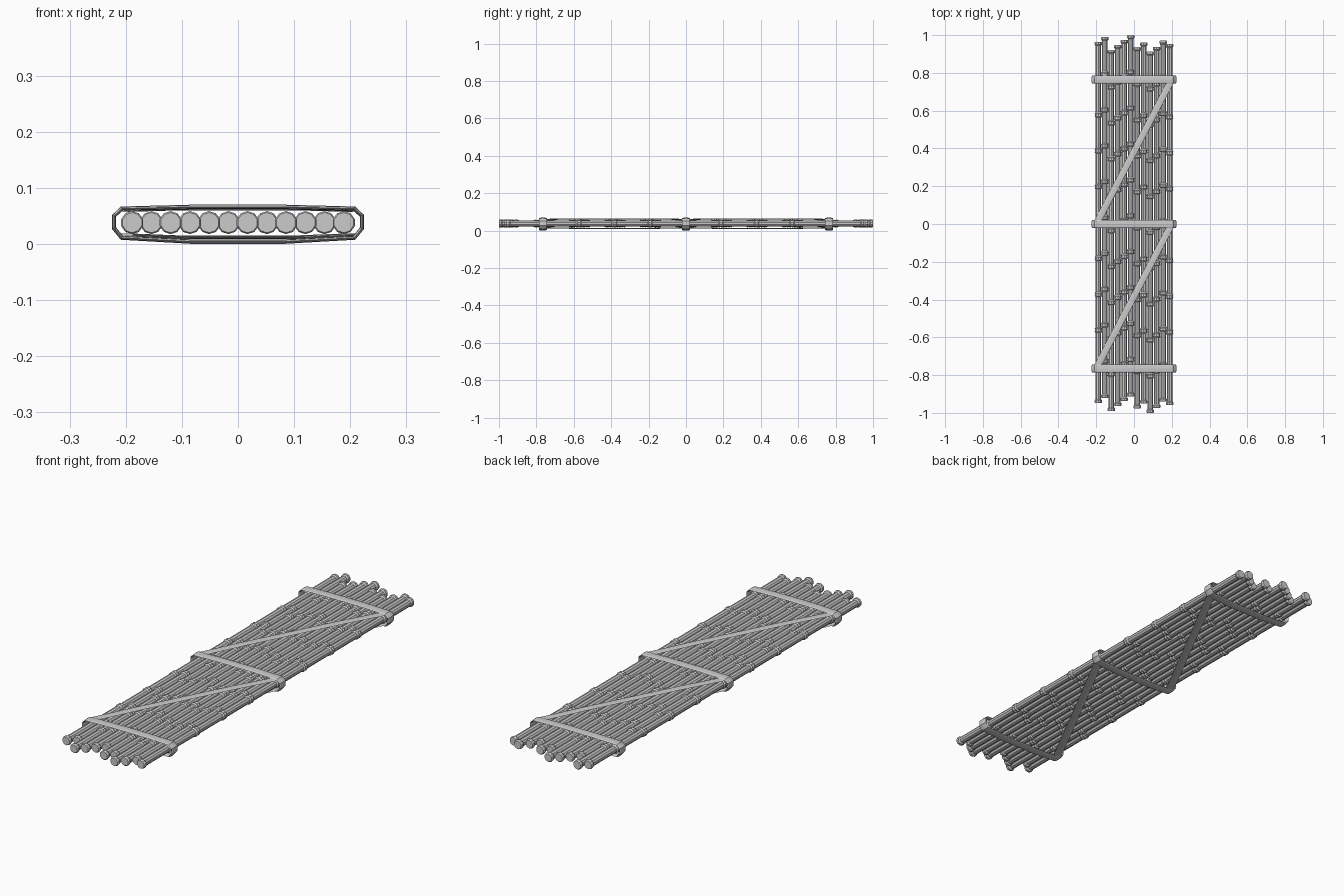
import bpy, math
from mathutils import Vector

if "Cube" in bpy.data.objects:
    bpy.data.objects.remove(bpy.data.objects["Cube"])

ZC = 0.038       # height of the pole axes
SIDES = 10


def make(name, verts, faces):
    me = bpy.data.meshes.new(name)
    me.from_pydata(verts, [], faces)
    me.update()
    ob = bpy.data.objects.new(name, me)
    bpy.context.collection.objects.link(ob)
    return ob


def skin(name, rings, closed=False):
    """Join equal rings of points with quads; cap the ends when open."""
    n, m = len(rings[0]), len(rings)
    verts = [p for r in rings for p in r]
    faces = []
    for i in range(m if closed else m - 1):
        a, b = i * n, (i + 1) % m * n
        for j in range(n):
            k = (j + 1) % n
            faces.append((a + j, b + j, b + k, a + k))
    if not closed:
        faces += [tuple(range(n)), tuple(range((m - 1) * n, m * n))[::-1]]
    ob = make(name, verts, faces)
    return ob


def pole(name, x, y_mid):
    """Bamboo cane: ten segments with a raised collar at every node."""
    prof = []
    for k in range(-5, 6):
        y = y_mid + 0.19 * k
        node = [(-0.014, 0.0160), (-0.008, 0.0205), (0.0, 0.0185), (0.008, 0.0205), (0.014, 0.0160)]
        if k == -5:
            node = [(-0.006, 0.0180), (-0.002, 0.0205)] + node[3:]
        if k == 5:
            node = node[:2] + [(0.002, 0.0205), (0.006, 0.0180)]
        prof += [(y + d, r) for d, r in node]
    rings = []
    for y, r in prof:
        rings.append([(x + r * math.cos(2 * math.pi * (j + 0.5) / SIDES), y,
                       ZC + r * math.sin(2 * math.pi * (j + 0.5) / SIDES)) for j in range(SIDES)])
    return skin(name, rings)


def strap(name, path, across, half_w, half_t, closed=False):
    """Flattened rope swept along a path; across is its width direction."""
    section = [(-1, 0), (-0.7, 0.7), (0, 1), (0.7, 0.7), (1, 0), (0.7, -0.7), (0, -1), (-0.7, -0.7)]
    pts, m = [Vector(p) for p in path], len(path)
    across = Vector(across).normalized()
    rings = []
    for i, p in enumerate(pts):
        a = pts[(i - 1) % m] if closed or i else p
        b = pts[(i + 1) % m] if closed or i < m - 1 else p
        tangent = (p - a).normalized() + (b - p).normalized()
        normal = tangent.cross(across).normalized()
        rings.append([p + across * (u * half_w) + normal * (v * half_t) for u, v in section])
    return skin(name, rings, closed)


# Row of staggered bamboo poles
shifts = [0.008, 0.035, -0.035, -0.008, 0.019, 0.044, -0.020, 0.005, -0.044, -0.018, 0.015, -0.003]
for i, s in enumerate(shifts):
    pole(f"bamboo_pole_{i + 1}", (i - 5.5) * 0.0343, s)

# Bands wrapped round the poles
half = [(0.08, 0.004), (0.207, 0.011), (0.221, 0.028), (0.221, 0.050), (0.207, 0.063), (0.08, 0.066)]
loop = half + [(-x, z) for x, z in reversed(half)]
for label, y in (("front", -0.765), ("middle", 0.0), ("back", 0.765)):
    strap(f"{label}_band", [(x, y, z) for x, z in loop], (0, 1, 0), 0.022, 0.004, True)

# Diagonal lashings above and below
for label, y0 in (("front", -0.765), ("back", 0.0)):
    for side, z_end, z_mid in (("top", 0.060, 0.063), ("bottom", 0.016, 0.012)):
        path = [(-0.2 + 0.4 * t, y0 + 0.765 * t, z_end + (z_mid - z_end) * f)
                for t, f in ((0, 0), (0.25, 1), (0.75, 1), (1, 0))]
        strap(f"{label}_{side}_diagonal", path, (0.765, -0.4, 0), 0.018, 0.003)

# Consistent outward normals
import bmesh
for ob in bpy.context.collection.objects:
    bm = bmesh.new()
    bm.from_mesh(ob.data)
    bmesh.ops.recalc_face_normals(bm, faces=bm.faces)
    bm.to_mesh(ob.data)
    bm.free()
